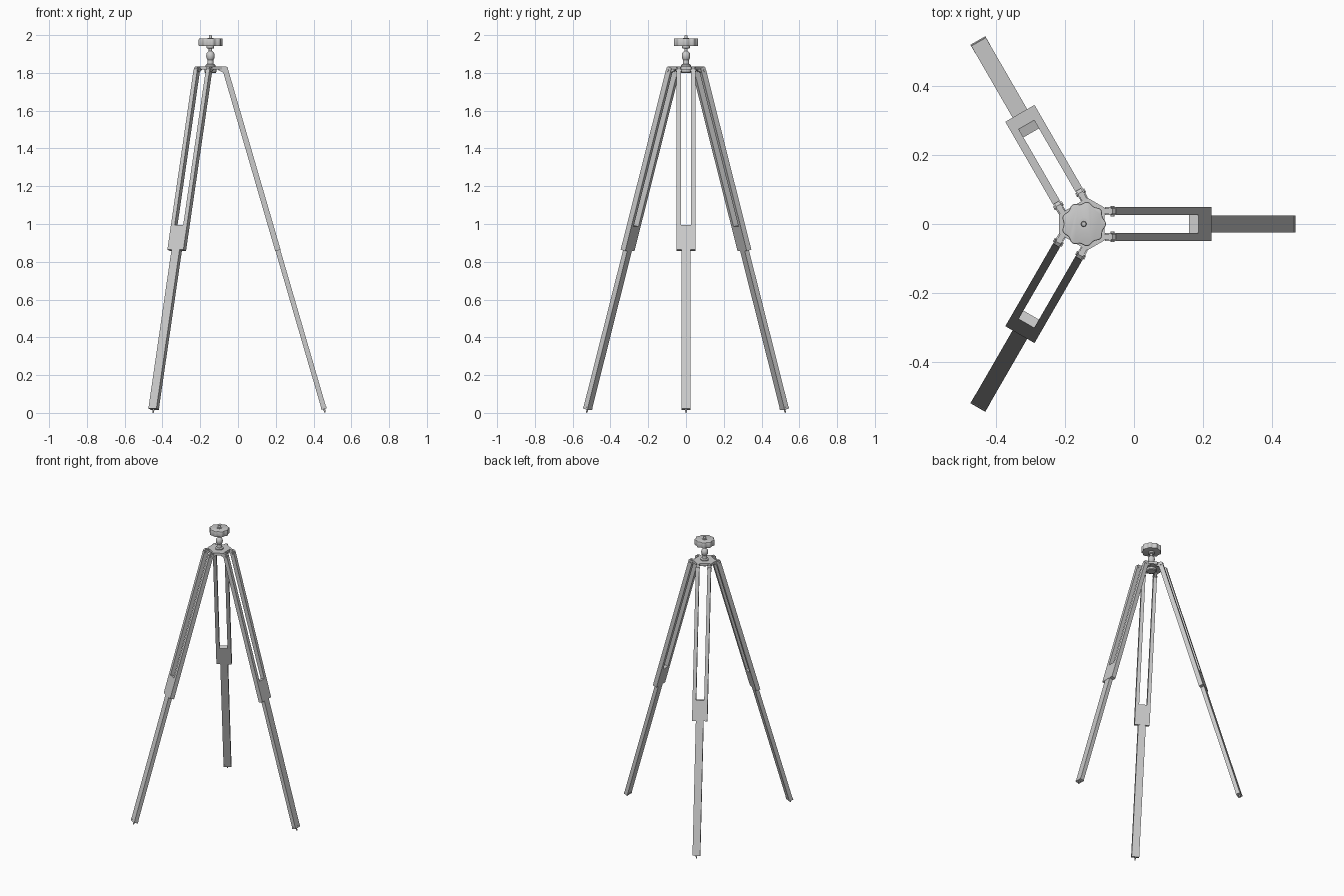
import bpy, bmesh, math
from mathutils import Vector, Matrix

if "Cube" in bpy.data.objects:
    bpy.data.objects.remove(bpy.data.objects["Cube"])

CX = -0.146                                   # tripod axis position
TILT = math.atan2(0.527, 1.81)
AXIS = Vector((math.sin(TILT), 0, -math.cos(TILT)))    # down the leg
NORM = Vector((math.cos(TILT), 0, math.sin(TILT)))     # outward across the leg
TOP = Vector((0.075, 0, 1.83))                # leg top, relative to tripod axis
T = 0.0145                                    # half thickness of a leg


def finish(bm, name, turn=0.0, smooth=False):
    bmesh.ops.recalc_face_normals(bm, faces=bm.faces)
    me = bpy.data.meshes.new(name)
    bm.to_mesh(me)
    bm.free()
    me.transform(Matrix.Translation((CX, 0, 0)) @ Matrix.Rotation(turn, 4, 'Z'))
    ob = bpy.data.objects.new(name, me)
    bpy.context.collection.objects.link(ob)
    if smooth:
        bpy.context.view_layer.objects.active = ob
        ob.select_set(True)
        bpy.ops.object.shade_smooth_by_angle(angle=math.radians(35))
        ob.select_set(False)
    return ob


def extrude(bm, pts, vec):
    f = bm.faces.new([bm.verts.new(p) for p in pts])
    ext = bmesh.ops.extrude_face_region(bm, geom=[f])['geom']
    bmesh.ops.translate(bm, vec=vec, verts=[v for v in ext if isinstance(v, bmesh.types.BMVert)])


def bar(bm, profile, y0, y1):
    """Extrude a (distance down leg, distance across leg) profile in y."""
    pts = [TOP + AXIS * s + NORM * t + Vector((0, y0, 0)) for s, t in profile]
    extrude(bm, pts, (0, y1 - y0, 0))


def rect(s0, s1, t):
    return [(s0, -t), (s0, t), (s1, t), (s1, -t)]


def lathe(name, profile, seg=32):
    bm = bmesh.new()
    vs = [bm.verts.new((r, 0, z)) for r, z in profile]
    es = [bm.edges.new(p) for p in zip(vs, vs[1:])]
    bmesh.ops.spin(bm, geom=vs + es, cent=(0, 0, 0), axis=(0, 0, 1),
                   angle=math.tau, steps=seg)
    bmesh.ops.remove_doubles(bm, verts=bm.verts, dist=1e-5)
    return finish(bm, name, smooth=True)


S_BLOCK, S_END, S_FOOT = 0.875, 1.01, 1.885
for i in range(3):
    turn = i * math.tau / 3
    # Upper leg: two rails with chamfered tops joined by a block
    bm = bmesh.new()
    rail = [(0.0, -T), (0.0, 0.004), (0.018, T), (S_BLOCK, T), (S_BLOCK, -T)]
    for side in (-1, 1):
        bar(bm, rail, side * 0.026, side * 0.049)
    bar(bm, rect(S_BLOCK, S_END, T), -0.049, 0.049)
    finish(bm, f"upper_leg_{i+1}", turn)

    # Lower leg sliding out of the block
    bm = bmesh.new()
    bar(bm, rect(S_END - 0.1, S_FOOT - 0.012, T - 0.0015), -0.0245, 0.0245)
    finish(bm, f"lower_leg_{i+1}", turn)

    # Foot cap and spike
    bm = bmesh.new()
    bar(bm, rect(S_FOOT - 0.012, S_FOOT, T), -0.025, 0.025)
    mat = Matrix.Translation(TOP + AXIS * 1.894) @ AXIS.to_track_quat('Z', 'Y').to_matrix().to_4x4()
    bmesh.ops.create_cone(bm, cap_ends=True, segments=12, radius1=0.006,
                          radius2=0.003, depth=0.022, matrix=mat)
    finish(bm, f"foot_{i+1}", turn)

    # Hinge lugs between hub and rails, with pins
    bm = bmesh.new()
    for side in (-1, 1):
        y0, y1 = side * 0.029, side * 0.045
        prof = [(0.04, 1.834), (0.084, 1.834), (0.094, 1.826), (0.094, 1.806),
                (0.084, 1.796), (0.07, 1.8), (0.04, 1.816)]
        extrude(bm, [(x, y0, z) for x, z in prof], (0, y1 - y0, 0))
        bmesh.ops.create_cone(bm, cap_ends=True, segments=16, radius1=0.006, radius2=0.006,
                              depth=0.03, matrix=Matrix.Translation((0.083, side * 0.0375, 1.812))
                              @ Matrix.Rotation(math.pi / 2, 4, 'X'))
    finish(bm, f"hinge_{i+1}", turn)

# Hub plate: a six-cornered plate facing the three legs
bm = bmesh.new()
corners = [math.radians(120 * k + d) for k in range(3) for d in (-38, 38)]
extrude(bm, [(0.077 * math.cos(a), 0.077 * math.sin(a), 1.818) for a in corners], (0, 0, 0.017))
finish(bm, "hub_plate")

# Boss under the hub
lathe("hub_boss", [(0, 1.80), (0.028, 1.80), (0.032, 1.805), (0.032, 1.82), (0, 1.82)])

# Turned neck with a bulged collar
lathe("neck", [(0, 1.83), (0.026, 1.83), (0.026, 1.842), (0.017, 1.848), (0.015, 1.868),
               (0.02, 1.876), (0.0225, 1.89), (0.02, 1.904), (0.013, 1.912),
               (0.009, 1.916), (0.009, 1.928), (0.02, 1.931), (0.02, 1.945), (0, 1.945)])

# Scalloped mounting knob
bm = bmesh.new()
n, lobes = 108, 9
ring = [(math.tau * k / n, 0.0615 + 0.0035 * math.cos(lobes * math.tau * k / n)) for k in range(n)]
extrude(bm, [(r * math.cos(a), r * math.sin(a), 1.942) for a, r in ring], (0, 0, 0.04))
caps = [f for f in bm.faces if len(f.verts) > 4]
bmesh.ops.bevel(bm, geom=[e for f in caps for e in f.edges], offset=0.004,
                segments=2, profile=0.5, affect='EDGES')
finish(bm, "mounting_knob", smooth=True)

# Camera screw on top
lathe("mounting_screw", [(0, 1.975), (0.016, 1.975), (0.016, 1.986), (0.008, 1.986),
                         (0.008, 1.997), (0.006, 2.0), (0, 2.0)], 24)
